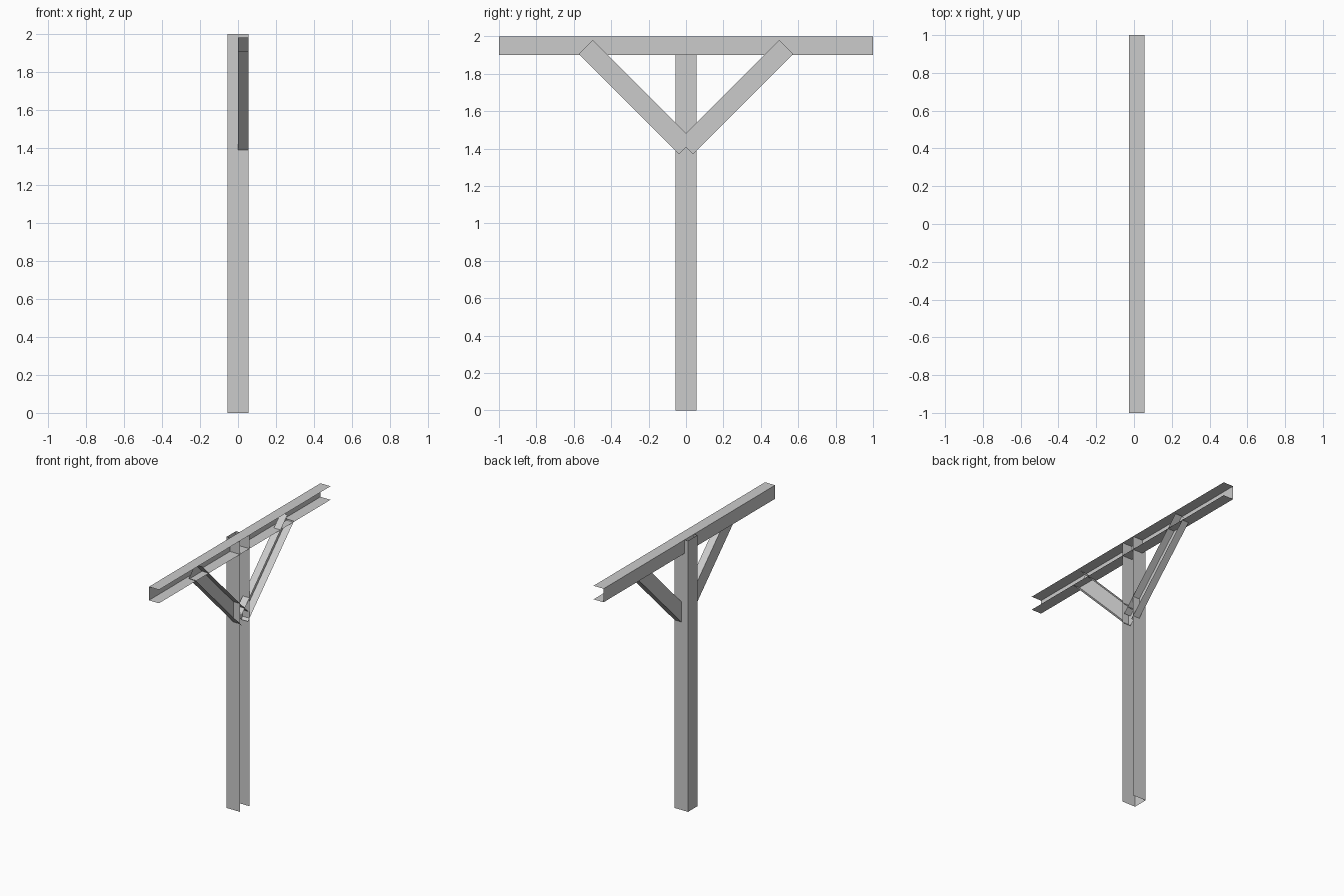
import bpy
from math import radians, sqrt
from mathutils import Matrix, Vector

if "Cube" in bpy.data.objects:
    bpy.data.objects.remove(bpy.data.objects["Cube"])


def channel(name, start, end, width, x_web, x_lip):
    """Thin open channel: web at x_web, two flanges reaching to x_lip (towards +x)."""
    start, end = Vector(start), Vector(end)
    axis = (end - start).normalized()
    side = axis.cross(Vector((1, 0, 0))) * width / 2
    # U-shaped cross-section swept from start to end
    profile = [(x_lip, -1), (x_web, -1), (x_web, 1), (x_lip, 1)]
    verts = [p + side * s + Vector((x, 0, 0)) for p in (start, end) for x, s in profile]
    faces = [(i, i + 1, i + 5, i + 4) for i in range(3)]
    mesh = bpy.data.meshes.new(name)
    mesh.from_pydata(verts, [], faces)
    obj = bpy.data.objects.new(name, mesh)
    bpy.context.collection.objects.link(obj)
    return obj


# Upright post, open towards +x
channel("post", (0, 0, 0), (0, 0, 2), 0.11, -0.055, 0.055)

# Horizontal beam along y, its web set inside the post
channel("beam", (0, -1, 1.95), (0, 1, 1.95), 0.10, -0.027, 0.055)

# Diagonal braces, mirrored left and right
for label, s in (("left", -1), ("right", 1)):
    channel(label + "_brace", (0, 0, 1.407), (0, s * 0.536, 1.943), 0.106, 0, 0.055)
